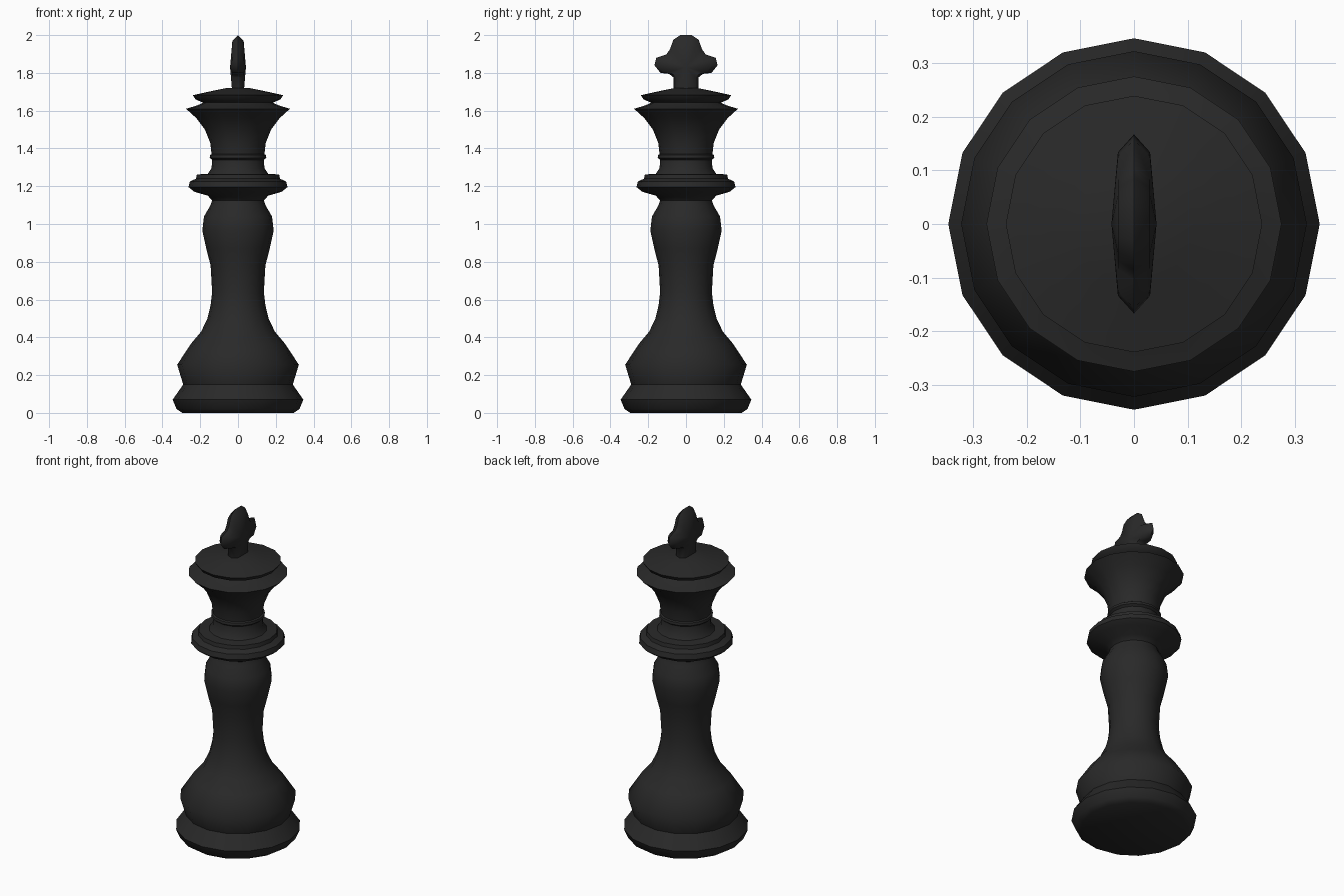
import bpy, bmesh, math

if "Cube" in bpy.data.objects:
    bpy.data.objects.remove(bpy.data.objects["Cube"])

SIDES = 16
mat = bpy.data.materials.new("black")
mat.diffuse_color = (0.022, 0.022, 0.022, 1)
mat.use_nodes = True
mat.node_tree.nodes["Principled BSDF"].inputs["Base Color"].default_value = mat.diffuse_color


def finish(name, bm, angle):
    bmesh.ops.recalc_face_normals(bm, faces=bm.faces)
    mesh = bpy.data.meshes.new(name)
    bm.to_mesh(mesh)
    bm.free()
    mesh.materials.append(mat)
    obj = bpy.data.objects.new(name, mesh)
    bpy.context.collection.objects.link(obj)
    bpy.ops.object.select_all(action='DESELECT')
    obj.select_set(True)
    bpy.context.view_layer.objects.active = obj
    bpy.ops.object.shade_smooth_by_angle(angle=math.radians(angle))
    return obj


def bridge(bm, a, b):
    n = len(a)
    for i in range(n):
        j = (i + 1) % n
        bm.faces.new((a[i], a[j], b[j], b[i]))


def lathe(name, profile):
    bm = bmesh.new()
    rings = []
    for r, z in profile:
        rings.append([bm.verts.new((r * math.cos(k * math.tau / SIDES),
                                    r * math.sin(k * math.tau / SIDES), z))
                      for k in range(SIDES)])
    for a, b in zip(rings, rings[1:]):
        bridge(bm, a, b)
    bm.faces.new(rings[0])
    bm.faces.new(rings[-1])
    return finish(name, bm, 50)


# Turned body: foot, stem, collar, crown and cap in one profile (radius, height)
lathe("turned_body", [
    (0.295, 0.0), (0.325, 0.02), (0.346, 0.07), (0.29, 0.15),
    (0.322, 0.255), (0.25, 0.365), (0.195, 0.43), (0.162, 0.50),
    (0.145, 0.57), (0.137, 0.64), (0.145, 0.78), (0.168, 0.87),
    (0.189, 0.965), (0.18, 1.04), (0.145, 1.10), (0.137, 1.125),
    (0.16, 1.15), (0.23, 1.17), (0.262, 1.195), (0.255, 1.225),
    (0.222, 1.24), (0.218, 1.262), (0.16, 1.266), (0.14, 1.295),
    (0.137, 1.34), (0.15, 1.35), (0.148, 1.365), (0.14, 1.37),
    (0.147, 1.43), (0.175, 1.50), (0.22, 1.56), (0.275, 1.61),
    (0.215, 1.628), (0.185, 1.642), (0.225, 1.66), (0.239, 1.682),
    (0.18, 1.695), (0.11, 1.71), (0.06, 1.72)])

# Cross finial: half outline (y, z), mirrored, with bevelled lens-like faces
half = [(0.065, 1.69), (0.065, 1.775), (0.09, 1.795), (0.135, 1.80),
        (0.167, 1.84), (0.157, 1.88), (0.105, 1.897), (0.085, 1.925),
        (0.067, 1.975), (0.03, 2.0)]
outline = half + [(-y, z) for y, z in reversed(half)]


def cross_ring(bm, x, s):
    return [bm.verts.new((x, y * s, 1.84 + (z - 1.84) * (s if z > 1.84 else 1)))
            for y, z in outline]


bm = bmesh.new()
rim = cross_ring(bm, 0, 1)
for side in (-1, 1):
    inner = cross_ring(bm, side * 0.03, 0.8)
    bridge(bm, rim, inner)
    centre = bm.verts.new((side * 0.042, 0, 1.83))
    for i in range(len(inner)):
        bm.faces.new((inner[i], inner[(i + 1) % len(inner)], centre))
finish("cross_finial", bm, 60)
